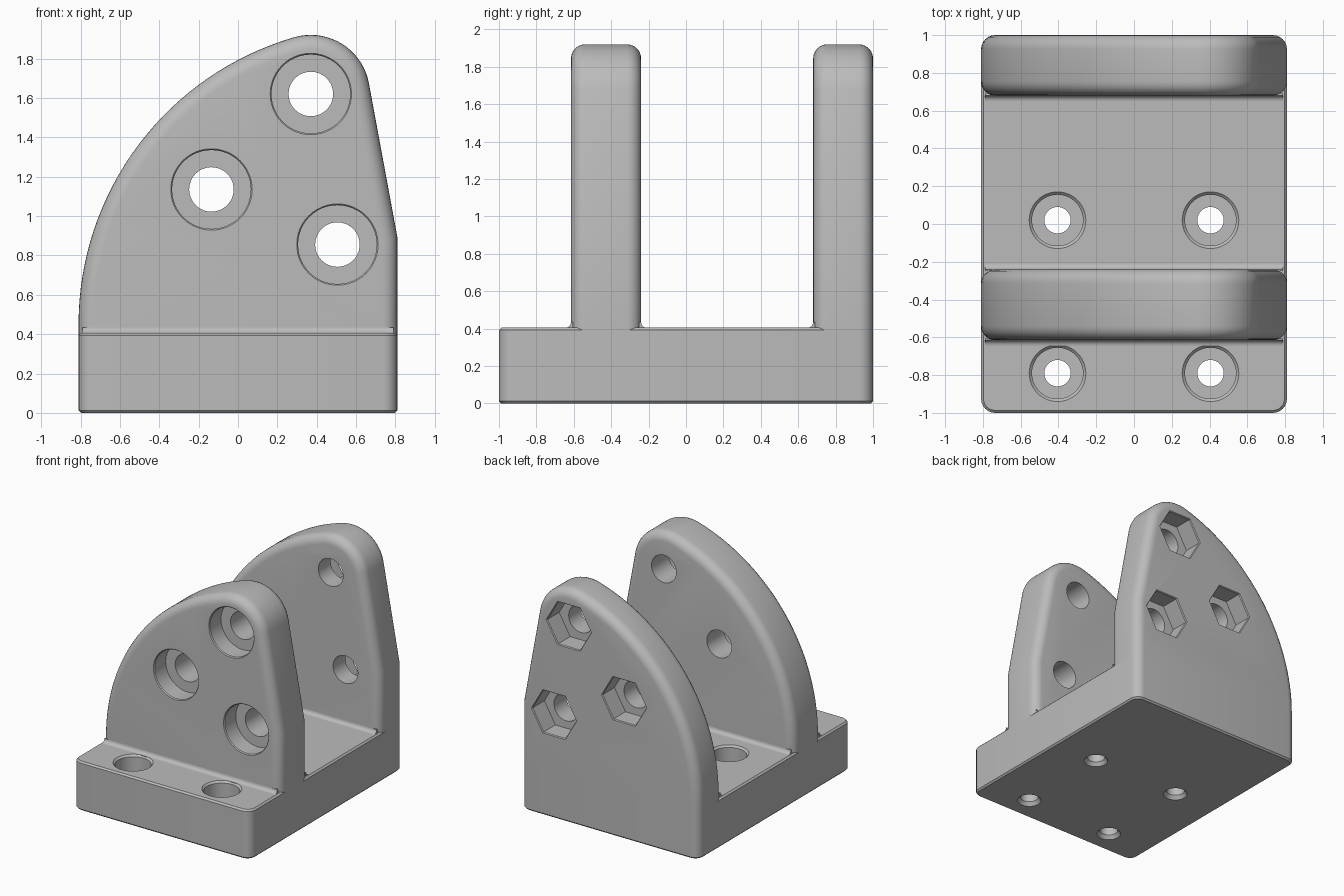
import bpy, bmesh
from math import cos, sin, pi, radians
from mathutils import Matrix, Vector

cube = bpy.data.objects.get("Cube")
if cube:
    bpy.data.objects.remove(cube, do_unlink=True)

GREY = (0.5, 0.5, 0.5, 1)
grey = bpy.data.materials.new("plain grey")
grey.use_nodes = True
grey.diffuse_color = GREY
grey.node_tree.nodes["Principled BSDF"].inputs["Base Color"].default_value = GREY

HALF_W, BASE_TOP, ROUND = 0.81, 0.405, 0.075
FRONT, BACK = (-0.615, -0.24), (0.68, 1.0)
BOLTS = [(0.37, 1.62), (-0.135, 1.135), (0.505, 0.855)]
ALONG_Y = Matrix.Rotation(-pi / 2, 4, 'X')


def make(name, bm):
    bmesh.ops.recalc_face_normals(bm, faces=bm.faces)
    mesh = bpy.data.meshes.new(name)
    bm.to_mesh(mesh)
    bm.free()
    mesh.materials.append(grey)
    obj = bpy.data.objects.new(name, mesh)
    bpy.context.collection.objects.link(obj)
    return obj


def select(obj):
    bpy.ops.object.select_all(action='DESELECT')
    obj.select_set(True)
    bpy.context.view_layer.objects.active = obj


def prism(points, offset):
    """Extrude a closed outline along an offset vector."""
    bm = bmesh.new()
    cap = bm.faces.new([bm.verts.new(p) for p in points])
    new = bmesh.ops.extrude_face_region(bm, geom=[cap], use_keep_orig=True)["geom"]
    bmesh.ops.translate(bm, vec=offset,
                        verts=[v for v in new if isinstance(v, bmesh.types.BMVert)])
    bmesh.ops.recalc_face_normals(bm, faces=bm.faces)
    return bm


def drill(obj, profile, place, sides=48):
    """Cut a stepped hole given as (radius, depth) rings."""
    bm = bmesh.new()
    rings = [[bm.verts.new((r * cos(2 * pi * i / sides), r * sin(2 * pi * i / sides), h))
              for i in range(sides)] for r, h in profile]
    for a, b in zip(rings, rings[1:]):
        for i in range(sides):
            j = (i + 1) % sides
            bm.faces.new((a[i], a[j], b[j], b[i]))
    bm.faces.new(rings[0])
    bm.faces.new(rings[-1])
    bm.transform(place)
    cutter = make("hole_cutter", bm)
    cutter.hide_render = True
    mod = obj.modifiers.new("hole", 'BOOLEAN')
    mod.operation, mod.solver, mod.object = 'DIFFERENCE', 'EXACT', cutter
    select(obj)
    bpy.ops.object.modifier_apply(modifier=mod.name)
    bpy.data.objects.remove(cutter, do_unlink=True)


def finish(obj):
    select(obj)
    bpy.ops.object.shade_smooth_by_angle(angle=radians(30))


def arc(cx, cz, r, start, end, steps):
    return [(cx + r * cos(radians(start + (end - start) * i / steps)),
             cz + r * sin(radians(start + (end - start) * i / steps)))
            for i in range(steps + 1)]


# base block: rounded corners, fine chamfer around top and bottom
bm = bmesh.new()
bmesh.ops.create_cube(bm, size=1)
bmesh.ops.scale(bm, vec=(2 * HALF_W, 2, BASE_TOP), verts=bm.verts)
bmesh.ops.translate(bm, vec=(0, 0, BASE_TOP / 2), verts=bm.verts)
upright = [e for e in bm.edges if abs(e.verts[0].co.z - e.verts[1].co.z) > 0.1]
bmesh.ops.bevel(bm, geom=upright, offset=ROUND, segments=6, profile=0.5, affect='EDGES')
rims = [e for e in bm.edges if abs(e.verts[0].co.z - e.verts[1].co.z) < 0.01]
bmesh.ops.bevel(bm, geom=rims, offset=0.013, segments=1, affect='EDGES')
base = make("base", bm)

# counterbored screw holes in the base
for x in (-0.405, 0.405):
    for y in (-0.79, 0.02):
        drill(base, [(0.1, -0.01), (0.07, 0.03), (0.07, 0.2), (0.135, 0.2),
                     (0.135, BASE_TOP - 0.015), (0.16, BASE_TOP + 0.01)],
              Matrix.Translation((x, y, 0)))
finish(base)

# upright plates: swept edge, round tip, tapered edge
FOOT = BASE_TOP - 0.025
outline = [(-HALF_W, FOOT)]
outline += arc(0.708, 0.45, 1.518, 180, 106.1, 32)
outline += arc(0.37, 1.62, 0.3, 106.1, 10.4, 18)[1:]
outline += [(HALF_W, 0.89), (HALF_W, FOOT)]


def plate(name, span):
    y0, y1 = span
    bm = prism([(x, y0, z) for x, z in outline], Vector((0, y1 - y0, 0)))
    rim = [e for e in bm.edges
           if abs(e.verts[0].co.y - e.verts[1].co.y) < 0.001
           and max(v.co.z for v in e.verts) > FOOT + 0.001]
    bmesh.ops.bevel(bm, geom=rim, offset=ROUND, segments=6, profile=0.5, affect='EDGES')
    return make(name, bm)


front_plate = plate("front_plate", FRONT)
back_plate = plate("back_plate", BACK)

# bolt holes: round pockets in front, hexagonal nut pockets behind
for x, z in BOLTS:
    at_front = Matrix.Translation((x, FRONT[0], z)) @ ALONG_Y
    drill(front_plate, [(0.215, -0.01), (0.2, 0.008), (0.2, 0.15), (0.113, 0.15),
                        (0.113, 0.5)], at_front)
    at_back = Matrix.Translation((x, BACK[1], z)) @ ALONG_Y
    drill(back_plate, [(0.113, -0.5), (0.113, 0.1)], at_back)
    drill(back_plate, [(0.2, -0.16), (0.2, -0.008), (0.215, 0.01)], at_back, sides=6)
finish(front_plate)
finish(back_plate)

# small hollow fillets where plates meet the base
R, SINK, REACH = 0.03, 0.01, HALF_W - 0.02
curve = arc(R, R, R, 270, 180, 6)
section = [(-SINK, R), (-SINK, -SINK), (R, -SINK)] + curve
for name, y, side in (("front_plate_outer_fillet", FRONT[0], -1),
                      ("front_plate_inner_fillet", FRONT[1], 1),
                      ("back_plate_fillet", BACK[0], -1)):
    pts = [(-REACH, y + side * u, BASE_TOP + v) for u, v in section]
    finish(make(name, prism(pts, Vector((2 * REACH, 0, 0)))))
